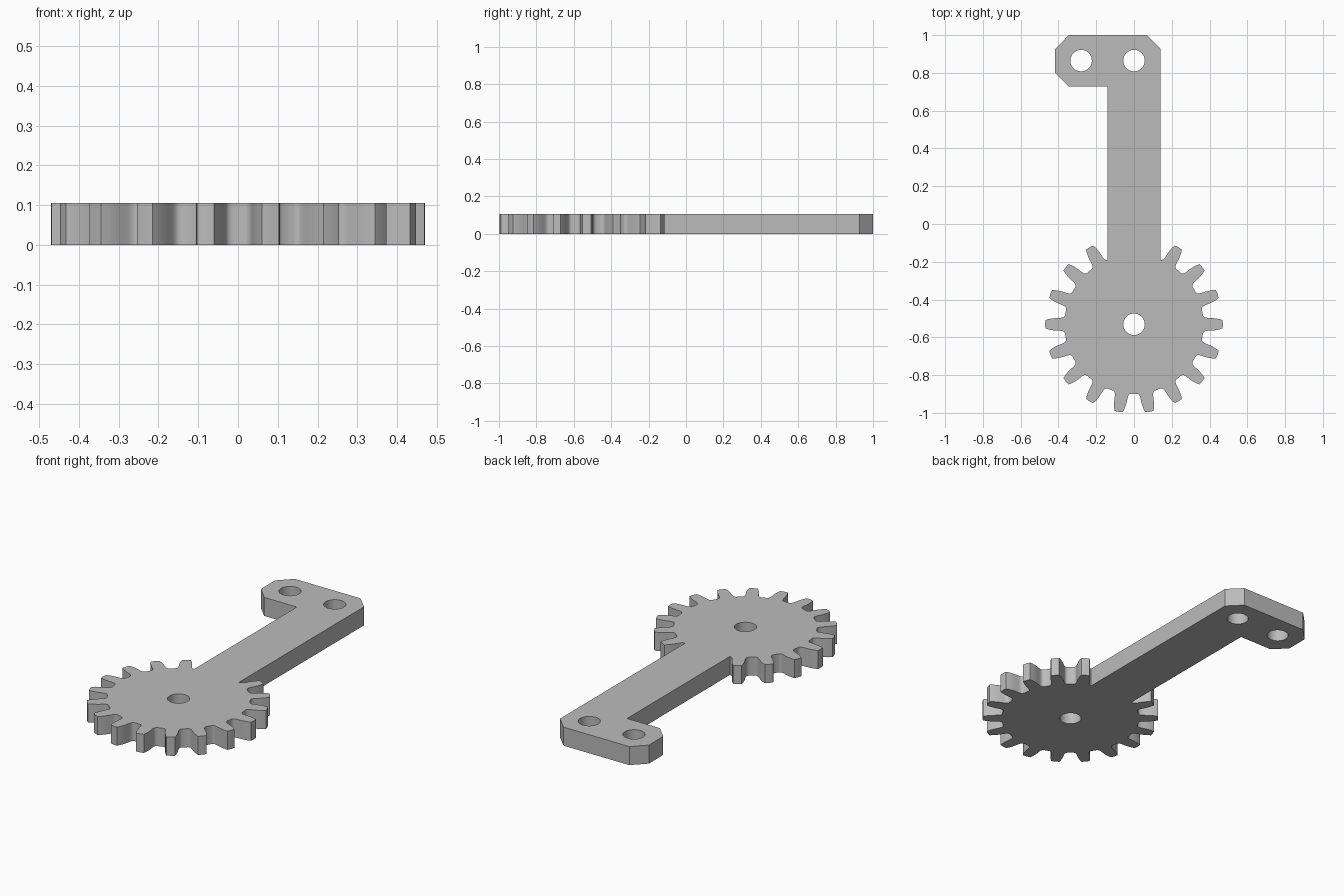
import bpy, bmesh
from math import sin, cos, radians, pi, atan2

if "Cube" in bpy.data.objects:
    bpy.data.objects.remove(bpy.data.objects["Cube"])

THICK = 0.105
GEAR_Y = -0.531
TEETH = 18
ARM = 0.14
HOLE_R = 0.057

grey = bpy.data.materials.new("plain_grey")
grey.use_nodes = True
grey.diffuse_color = (0.5, 0.5, 0.5, 1)
grey.node_tree.nodes["Principled BSDF"].inputs["Base Color"].default_value = (0.5, 0.5, 0.5, 1)

# Half of one tooth: distance from the hub, half width
HALF_TOOTH = [(0.365, 0.048), (0.369, 0.041), (0.377, 0.036), (0.39, 0.034),
              (0.41, 0.0335), (0.43, 0.0315), (0.45, 0.028), (0.469, 0.022)]


def tooth(angle):
    """Counter-clockwise outline of one tooth, root to root."""
    pts = [(r, -w) for r, w in HALF_TOOTH] + [(0.471, 0)] + [(r, w) for r, w in reversed(HALF_TOOTH)]
    c, s = cos(angle), sin(angle)
    return [(r * c - w * s, GEAR_Y + r * s + w * c) for r, w in pts]


def circle(x, y, r, n=32):
    return [(x + r * cos(2 * pi * i / n), y + r * sin(2 * pi * i / n)) for i in range(n)]


# Gear rim, leaving out the two teeth where the arm joins
join_y = GEAR_Y + (0.365 ** 2 - ARM ** 2) ** 0.5
outline = [(-ARM, join_y)]
for k in range(6, 22):
    outline += tooth(2 * pi * k / TEETH)
outline.append((ARM, join_y))

# Arm and chamfered hooked head
outline += [(ARM, 0.927), (0.067, 1.0), (-0.345, 1.0), (-0.417, 0.927),
            (-0.417, 0.799), (-0.345, 0.727), (-ARM, 0.727)]

holes = [circle(0, GEAR_Y, HOLE_R), circle(0, 0.865, HOLE_R), circle(-0.28, 0.865, HOLE_R)]

# Fill the flat plate around its holes and extrude it
bm = bmesh.new()
edges = []
for loop in [outline] + holes:
    verts = [bm.verts.new((x, y, 0)) for x, y in loop]
    edges += [bm.edges.new((a, b)) for a, b in zip(verts, verts[1:] + verts[:1])]
bmesh.ops.triangle_fill(bm, edges=edges, use_beauty=True, use_dissolve=False, normal=(0, 0, 1))
top = bmesh.ops.extrude_face_region(bm, geom=bm.faces[:], use_keep_orig=True)["geom"]
bmesh.ops.translate(bm, vec=(0, 0, THICK), verts=[v for v in top if isinstance(v, bmesh.types.BMVert)])
bmesh.ops.recalc_face_normals(bm, faces=bm.faces[:])

mesh = bpy.data.meshes.new("gear_arm")
bm.to_mesh(mesh)
bm.free()
mesh.materials.append(grey)
gear_arm = bpy.data.objects.new("gear_arm", mesh)
bpy.context.collection.objects.link(gear_arm)

# Smooth the hole walls and tooth flanks, keep the rims crisp
bpy.context.view_layer.objects.active = gear_arm
gear_arm.select_set(True)
bpy.ops.object.shade_smooth_by_angle(angle=radians(30))
